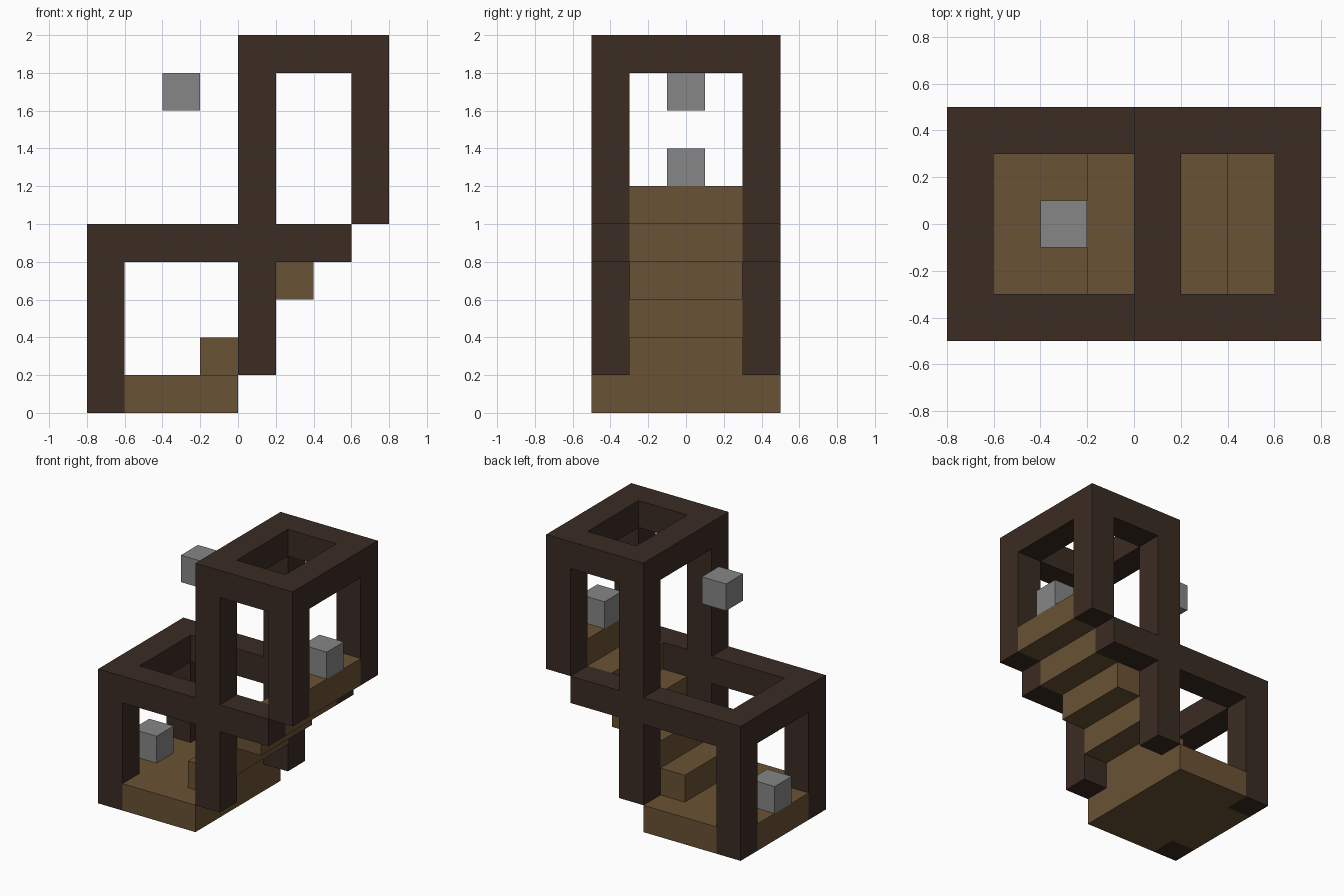
import bpy
import bmesh
from mathutils import Matrix, Vector

default = bpy.data.objects.get("Cube")
if default:
    bpy.data.objects.remove(default, do_unlink=True)

U = 0.2  # edge of one block


def make_material(name, rgb):
    mat = bpy.data.materials.new(name)
    mat.use_nodes = True
    mat.diffuse_color = (*rgb, 1)
    mat.node_tree.nodes["Principled BSDF"].inputs["Base Color"].default_value = (*rgb, 1)
    return mat


dark_wood = make_material("dark wood", (0.044, 0.025, 0.017))
plank = make_material("brown plank", (0.144, 0.085, 0.035))
stone = make_material("grey stone", (0.24, 0.24, 0.24))


def build(name, mat, boxes):
    """One object from boxes given as (x range, y range, z range) in blocks."""
    bm = bmesh.new()
    for ranges in boxes:
        low = Vector([r[0] for r in ranges]) * U
        high = Vector([r[1] for r in ranges]) * U
        bmesh.ops.create_cube(
            bm, size=1,
            matrix=Matrix.Translation((low + high) / 2) @ Matrix.Diagonal((*(high - low), 1)))
    mesh = bpy.data.meshes.new(name)
    bm.to_mesh(mesh)
    bm.free()
    mesh.materials.append(mat)
    obj = bpy.data.objects.new(name, mesh)
    bpy.context.collection.objects.link(obj)
    return obj


FULL, INNER, MID = (-2.5, 2.5), (-1.5, 1.5), (-0.5, 0.5)
SIDES = {"front": (-2.5, -1.5), "back": (1.5, 2.5)}

# Posts and long beams on each side
for side, y in SIDES.items():
    build(side + "_lower_post", dark_wood, [((-4, -3), y, (0, 4))])
    build(side + "_middle_post", dark_wood, [((0, 1), y, (1, 4)), ((0, 1), y, (5, 9))])
    build(side + "_upper_post", dark_wood, [((3, 4), y, (5, 9))])
    build(side + "_lower_beam", dark_wood, [((-4, 3), y, (4, 5))])
    build(side + "_upper_beam", dark_wood, [((0, 4), y, (9, 10))])

# Beams across the ends
build("lower_cross_beam", dark_wood, [((-4, -3), INNER, (4, 5))])
build("upper_inner_cross_beam", dark_wood, [((0, 1), INNER, (9, 10))])
build("upper_outer_cross_beam", dark_wood, [((3, 4), INNER, (9, 10))])

# Floor between the lower posts
build("floor", plank, [((-3, 0), FULL, (0, 1)), ((-4, -3), INNER, (0, 1))])

# Rising steps
for i in range(5):
    build(f"step_{i + 1}", plank, [((i - 1, i), INNER, (i + 1, i + 2))])

# Small stone blocks at both entrances and above the lower roof
for name, x, z in (("lower_entrance_block", -4, 1),
                   ("upper_entrance_block", 3, 6),
                   ("floating_block", -2, 8)):
    build(name, stone, [((x, x + 1), MID, (z, z + 1))])
